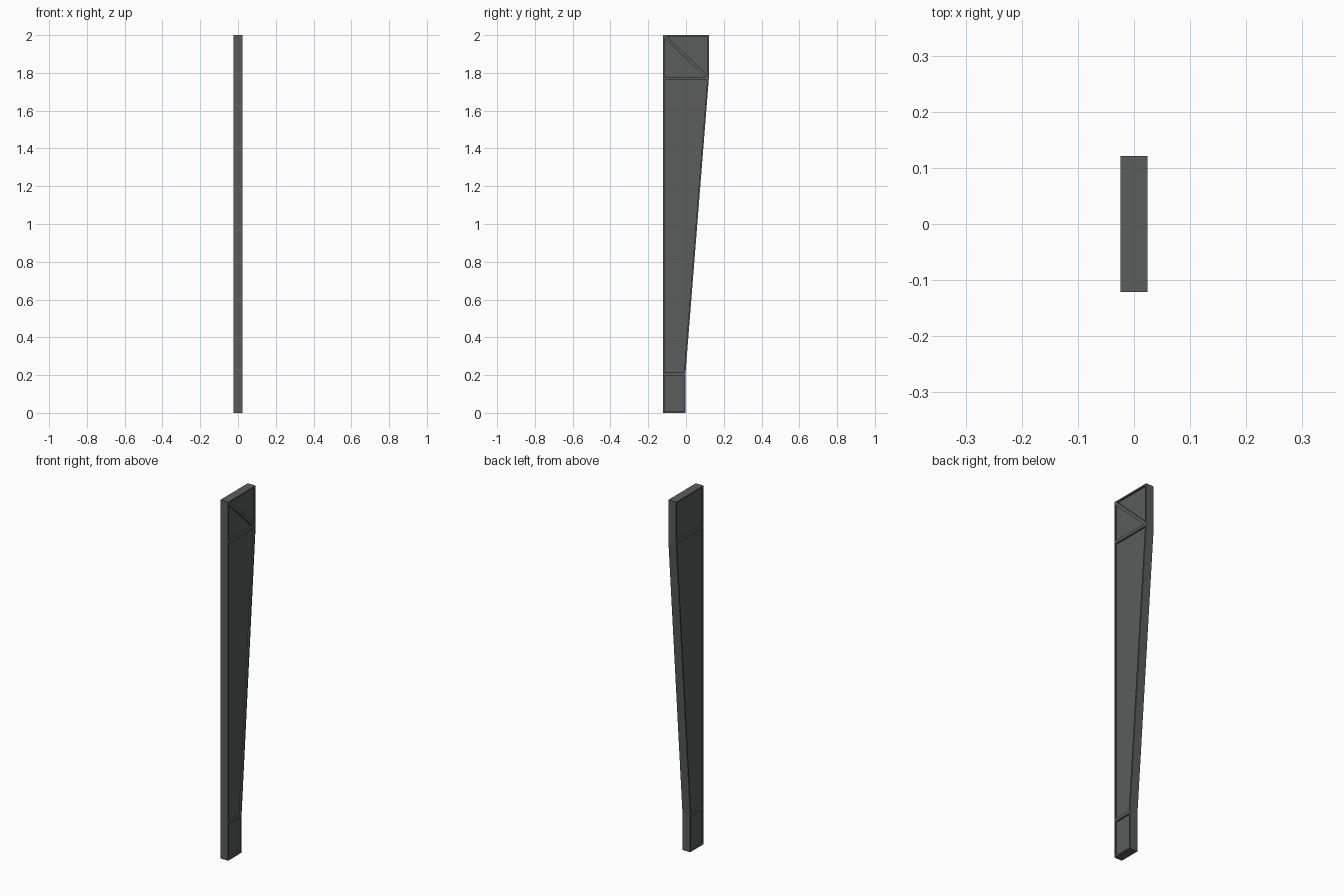
import bpy
import bmesh

if "Cube" in bpy.data.objects:
    bpy.data.objects.remove(bpy.data.objects["Cube"])

HALF_X = 0.024    # half thickness of the post
FRONT, BACK, NARROW = -0.121, 0.121, -0.003
LEVELS = [(0.0, NARROW), (0.207, NARROW), (1.771, BACK), (2.0, BACK)]
RIM = 0.008       # each rim is half of a rail
DEPTH = 0.009     # panel recess

bm = bmesh.new()

# Front and back edge points on each side of the post
pts = {}
for s in (-1, 1):
    for i, (z, back) in enumerate(LEVELS):
        pts[s, i, 0] = bm.verts.new((s * HALF_X, FRONT, z))
        pts[s, i, 1] = bm.verts.new((s * HALF_X, back, z))

# Side panels; the top one on +x is split by a diagonal brace
panels = []
for s in (-1, 1):
    for i in range(3):
        a, b = pts[s, i, 0], pts[s, i, 1]
        c, d = pts[s, i + 1, 1], pts[s, i + 1, 0]
        loops = [(a, b, d), (b, c, d)] if (s == 1 and i == 2) else [(a, b, c, d)]
        panels += [bm.faces.new(l) for l in loops]

# Front and back edges, foot and cap
for i in range(3):
    for e in (0, 1):
        bm.faces.new((pts[-1, i, e], pts[1, i, e], pts[1, i + 1, e], pts[-1, i + 1, e]))
for i in (0, 3):
    bm.faces.new((pts[-1, i, 0], pts[1, i, 0], pts[1, i, 1], pts[-1, i, 1]))
bmesh.ops.recalc_face_normals(bm, faces=bm.faces[:])

# Raised rims and rails around sunken panels
bmesh.ops.inset_individual(bm, faces=panels, thickness=RIM, use_even_offset=True)
bmesh.ops.inset_individual(bm, faces=panels, thickness=0.0, depth=-DEPTH)

mesh = bpy.data.meshes.new("tapered_post")
bm.to_mesh(mesh)
bm.free()
post = bpy.data.objects.new("tapered_post", mesh)
bpy.context.collection.objects.link(post)

# Dark grey metal
mat = bpy.data.materials.new("dark_grey")
mat.diffuse_color = (0.1, 0.11, 0.105, 1)
mat.use_nodes = True
mat.node_tree.nodes["Principled BSDF"].inputs["Base Color"].default_value = mat.diffuse_color
mesh.materials.append(mat)
